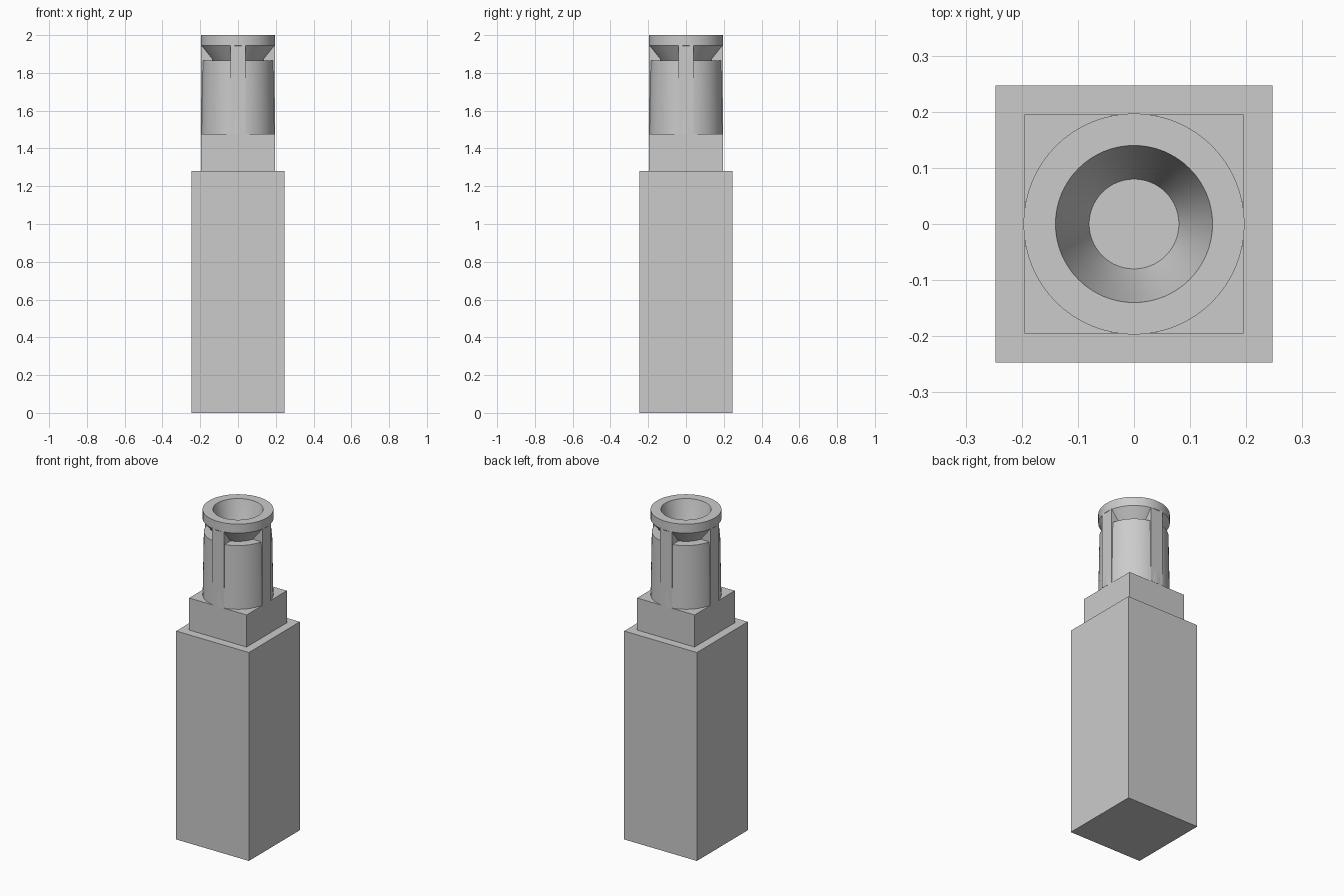
import bpy, bmesh
from math import pi, radians
from mathutils import Matrix, Vector

if "Cube" in bpy.data.objects:
    bpy.data.objects.remove(bpy.data.objects["Cube"])

stone = bpy.data.materials.new("plain_grey")
stone.use_nodes = True
grey = (0.6, 0.6, 0.6, 1)
stone.diffuse_color = grey
stone.node_tree.nodes["Principled BSDF"].inputs["Base Color"].default_value = grey


def finish(name, bm):
    bmesh.ops.remove_doubles(bm, verts=bm.verts, dist=1e-5)
    bmesh.ops.recalc_face_normals(bm, faces=bm.faces)
    mesh = bpy.data.meshes.new(name)
    bm.to_mesh(mesh)
    bm.free()
    mesh.materials.append(stone)
    ob = bpy.data.objects.new(name, mesh)
    bpy.context.collection.objects.link(ob)
    return ob


def box(name, low, high, turn=0):
    low, high = Vector(low), Vector(high)
    bm = bmesh.new()
    place = Matrix.Translation((low + high) / 2) @ Matrix.Diagonal((high - low).to_4d())
    bmesh.ops.create_cube(bm, size=1, matrix=Matrix.Rotation(turn, 4, "Z") @ place)
    return finish(name, bm)


def lathe(name, profile, steps=64):
    bm = bmesh.new()
    verts = [bm.verts.new((r, 0, z)) for r, z in profile]
    edges = [bm.edges.new(pair) for pair in zip(verts, verts[1:])]
    bmesh.ops.spin(bm, geom=verts + edges, cent=(0, 0, 0), axis=(0, 0, 1),
                   angle=2 * pi, steps=steps, use_merge=True)
    ob = finish(name, bm)
    bpy.ops.object.select_all(action="DESELECT")
    bpy.context.view_layer.objects.active = ob
    ob.select_set(True)
    bpy.ops.object.shade_smooth_by_angle(angle=radians(20))
    return ob


# square shaft and the smaller block on top of it
box("shaft", (-0.247, -0.247, 0), (0.247, 0.247, 1.28))
box("upper_block", (-0.195, -0.195, 1.28), (0.195, 0.195, 1.477))

# slightly tapered drum, waisted vent gap, top ring and hollow funnel
lathe("vent_head", [
    (0, 1.80), (0.08, 1.80), (0.103, 1.86), (0.14, 2.0),
    (0.197, 2.0), (0.197, 1.945), (0.135, 1.865),
    (0.19, 1.865), (0.197, 1.477), (0, 1.477)])

# four upright ribs joining the drum to the ring
for side in ("front", "left", "back", "right"):
    i = ("front", "left", "back", "right").index(side)
    box(side + "_rib", (-0.04, -0.195, 1.48), (0.04, -0.135, 1.95), i * pi / 2)
